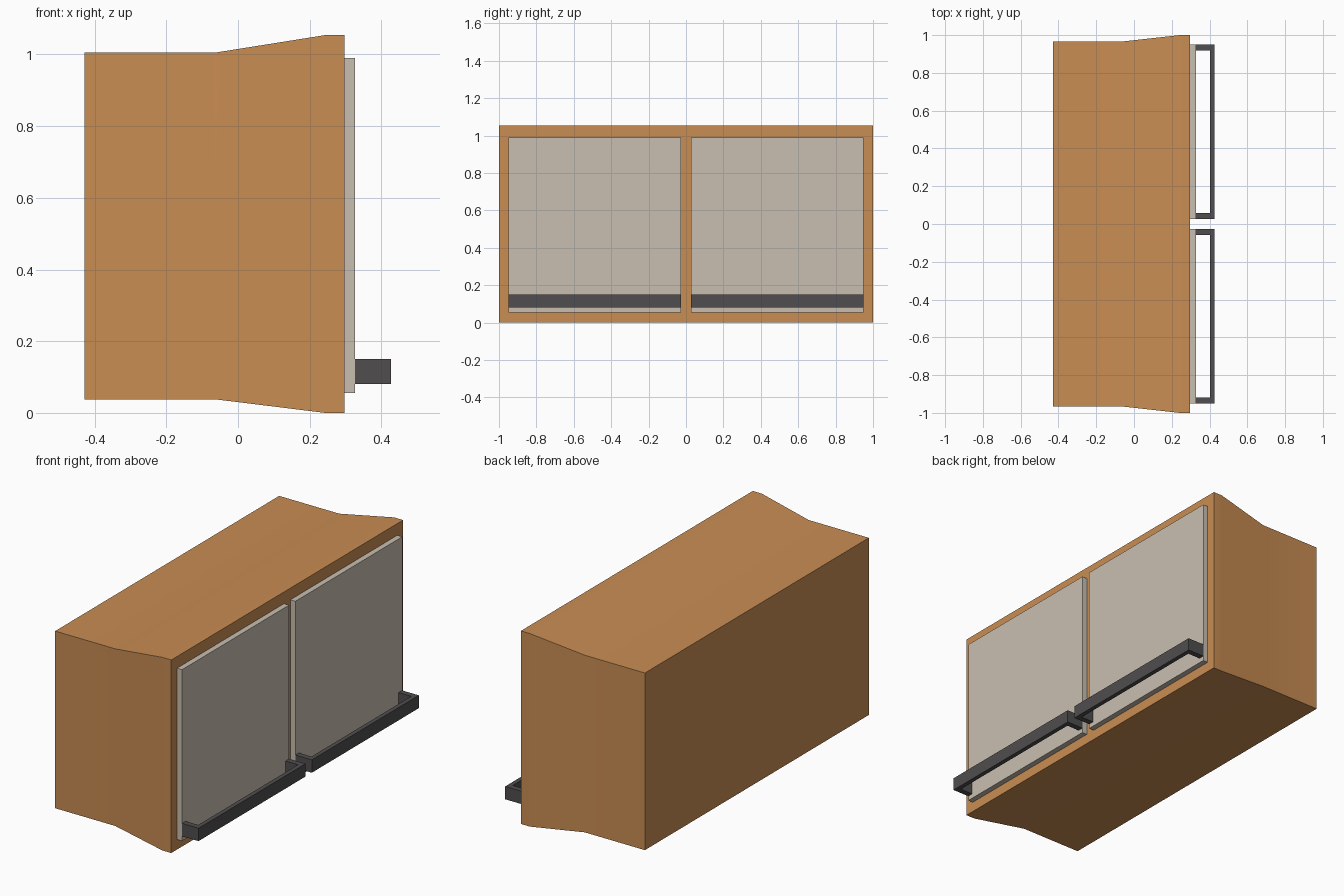
import bpy, bmesh, math

if "Cube" in bpy.data.objects:
    bpy.data.objects.remove(bpy.data.objects["Cube"])


def material(name, rgb):
    m = bpy.data.materials.new(name)
    m.diffuse_color = (*rgb, 1)
    m.use_nodes = True
    m.node_tree.nodes["Principled BSDF"].inputs["Base Color"].default_value = m.diffuse_color
    return m


wood = material("warm_wood", (0.584, 0.266, 0.087))
panel = material("pale_panel", (0.584, 0.520, 0.434))
dark = material("dark_metal", (0.080, 0.075, 0.075))


def finish(name, bm, mat):
    bmesh.ops.recalc_face_normals(bm, faces=bm.faces[:])
    me = bpy.data.meshes.new(name)
    bm.to_mesh(me)
    bm.free()
    me.materials.append(mat)
    ob = bpy.data.objects.new(name, me)
    bpy.context.collection.objects.link(ob)
    return ob


def loft(name, rings, mat):
    """Join matching rings of points and cap both ends."""
    bm = bmesh.new()
    vs = [[bm.verts.new(p) for p in r] for r in rings]
    n = len(vs[0])
    for a, b in zip(vs, vs[1:]):
        for i in range(n):
            j = (i + 1) % n
            bm.faces.new((a[i], a[j], b[j], b[i]))
    bm.faces.new(vs[0])
    bm.faces.new(vs[-1])
    return finish(name, bm, mat)


# cabinet body, flaring out towards the door side: (x, half width, bottom, top)
sections = [(-0.428, 0.966, 0.038, 1.005), (-0.065, 0.966, 0.038, 1.005),
            (0.243, 1.0, 0.0, 1.054), (0.297, 1.0, 0.0, 1.054)]
body = loft("cabinet_body",
            [[(x, -w, b), (x, w, b), (x, w, t), (x, -w, t)] for x, w, b, t in sections], wood)
bpy.context.view_layer.objects.active = body
body.select_set(True)
bpy.ops.object.shade_smooth_by_angle(angle=math.radians(30))

for side, s in (("left", -1), ("right", 1)):
    y0, y1 = s * 0.027, s * 0.95
    # door panel
    loft(side + "_door",
         [[(x, y0, 0.055), (x, y1, 0.055), (x, y1, 0.99), (x, y0, 0.99)] for x in (0.297, 0.327)],
         panel)
    # U-shaped bar handle
    e = s * 0.031
    u = [(0.327, y0), (0.427, y0), (0.427, y1), (0.327, y1),
         (0.327, y1 - e), (0.403, y1 - e), (0.403, y0 + e), (0.327, y0 + e)]
    loft(side + "_handle", [[(x, y, z) for x, y in u] for z in (0.081, 0.151)], dark)
